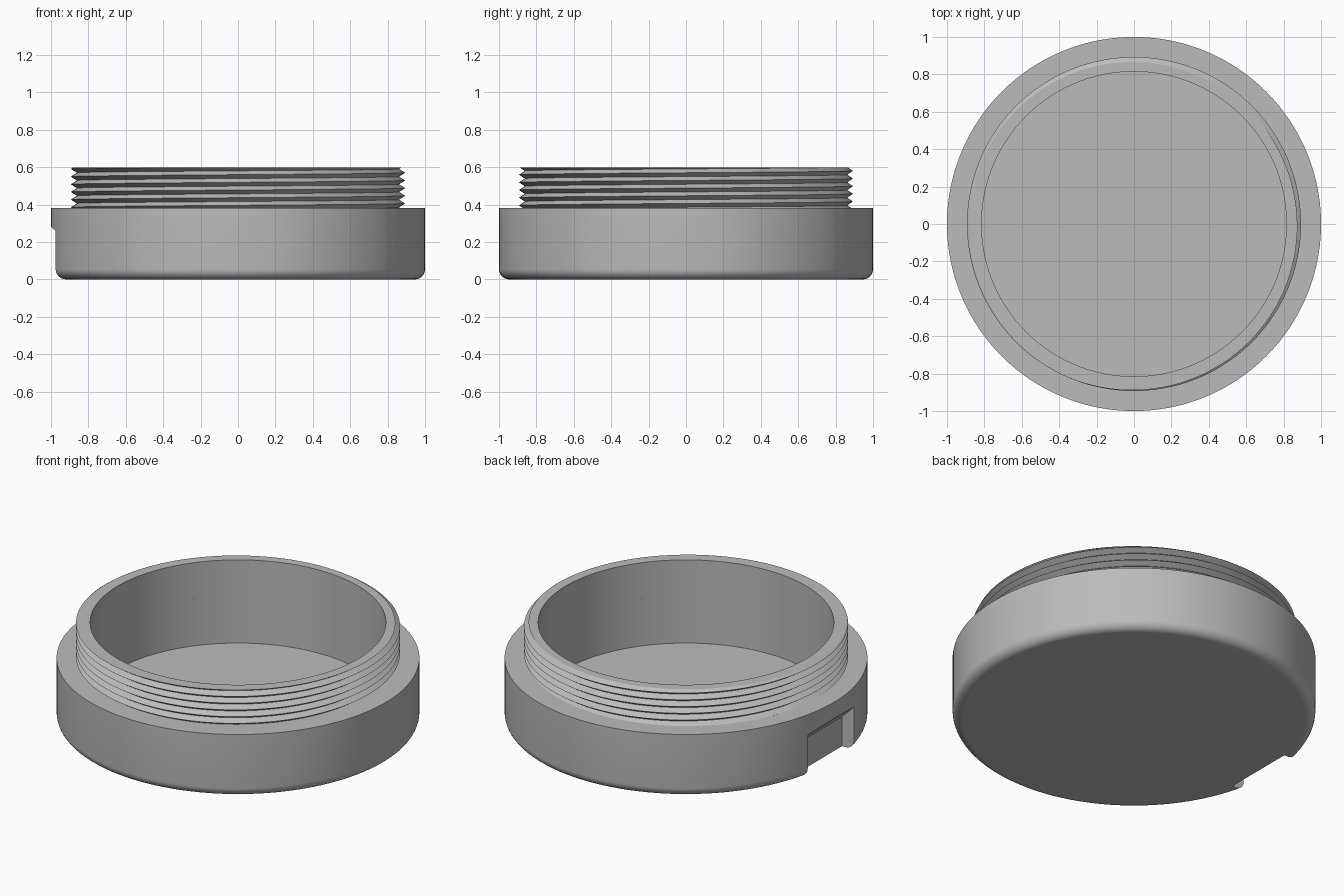
import bpy, bmesh, math

cube = bpy.data.objects.get("Cube")
if cube:
    bpy.data.objects.remove(cube, do_unlink=True)

SEG = 160
SHOULDER, TOP, BORE, FLOOR = 0.382, 0.598, 0.815, 0.092
ROOT, CREST, PITCH, CREST_Z = 0.862, 0.893, 0.041, 0.57

grey = bpy.data.materials.new("plain_grey")
grey.use_nodes = True
colour = (0.5, 0.5, 0.5, 1)
grey.diffuse_color = colour
grey.node_tree.nodes["Principled BSDF"].inputs["Base Color"].default_value = colour


def make_object(name, bm):
    bmesh.ops.remove_doubles(bm, verts=bm.verts, dist=1e-5)
    bmesh.ops.recalc_face_normals(bm, faces=bm.faces)
    mesh = bpy.data.meshes.new(name)
    bm.to_mesh(mesh)
    bm.free()
    mesh.materials.append(grey)
    obj = bpy.data.objects.new(name, mesh)
    bpy.context.collection.objects.link(obj)
    return obj


def select(obj):
    bpy.ops.object.select_all(action="DESELECT")
    obj.select_set(True)
    bpy.context.view_layer.objects.active = obj


def polar(r, a, z):
    return (r * math.cos(a), r * math.sin(a), z)


# Cup body: turned profile with a rounded lower edge and a bored recess
fillet = 0.055
profile = [(0, 0)]
for i in range(9):
    a = math.pi / 2 * i / 8
    profile.append((1 - fillet + fillet * math.sin(a), fillet - fillet * math.cos(a)))
profile += [(1, SHOULDER), (BORE, SHOULDER), (BORE, FLOOR), (0, FLOOR)]
bm = bmesh.new()
verts = [bm.verts.new((r, 0, z)) for r, z in profile]
edges = [bm.edges.new(pair) for pair in zip(verts, verts[1:])]
bmesh.ops.spin(bm, geom=verts + edges, cent=(0, 0, 0), axis=(0, 0, 1),
               angle=2 * math.pi, steps=SEG, use_merge=True)
body = make_object("cup_body", bm)

# Side notch: flat back and sloping ceiling, open at the bottom
bm = bmesh.new()
section = [(-0.895, -0.1), (-0.895, 0.18), (-1.1, 0.38), (-1.1, -0.1)]
face = bm.faces.new([bm.verts.new((x, -0.222, z)) for x, z in section])
extruded = bmesh.ops.extrude_face_region(bm, geom=[face])["geom"]
bmesh.ops.translate(bm, vec=(0, 0.444, 0),
                    verts=[v for v in extruded if isinstance(v, bmesh.types.BMVert)])
cutter = make_object("notch_cutter", bm)
cutter.hide_render = True
cut = body.modifiers.new("notch", "BOOLEAN")
cut.operation = "DIFFERENCE"
cut.solver = "EXACT"
cut.object = cutter
select(body)
bpy.ops.object.modifier_apply(modifier=cut.name)
bpy.data.objects.remove(cutter, do_unlink=True)


# Threaded neck: rows follow a right-hand helix and are trimmed at both ends
def thread_radius(a, z):
    phase = (z - CREST_Z) / PITCH - a / (2 * math.pi)
    return CREST - (CREST - ROOT) * 2 * abs(phase - round(phase))


bm = bmesh.new()
half_turns = 2 * math.ceil((TOP - SHOULDER) / PITCH) + 4
start = CREST_Z - PITCH * half_turns / 2
columns = []
for i in range(SEG):
    a = 2 * math.pi * i / SEG
    column = [bm.verts.new(polar(BORE, a, SHOULDER))]
    for k in range(half_turns + 4):
        z = start + PITCH * (k / 2 + i / SEG)
        z = min(max(z, SHOULDER), TOP)
        column.append(bm.verts.new(polar(thread_radius(a, z), a, z)))
    column.append(bm.verts.new(polar(BORE, a, TOP)))
    columns.append(column)
for i in range(SEG):
    here, there = columns[i], columns[(i + 1) % SEG]
    shift = 2 if i == SEG - 1 else 0
    last = len(here) - 2
    for k in range(1, last):
        n0, n1 = min(k + shift, last), min(k + 1 + shift, last)
        quad = [here[k], there[n0], there[n1], here[k + 1]]
        quad = list(dict.fromkeys(quad))
        bm.faces.new(quad)
    bm.faces.new([here[last], there[last], there[-1], here[-1]])
    bm.faces.new([here[-1], there[-1], there[0], here[0]])
    bm.faces.new([here[0], there[0], there[1], here[1]])
neck = make_object("threaded_neck", bm)

for obj in (body, neck):
    select(obj)
    bpy.ops.object.shade_smooth_by_angle(angle=math.radians(30))
